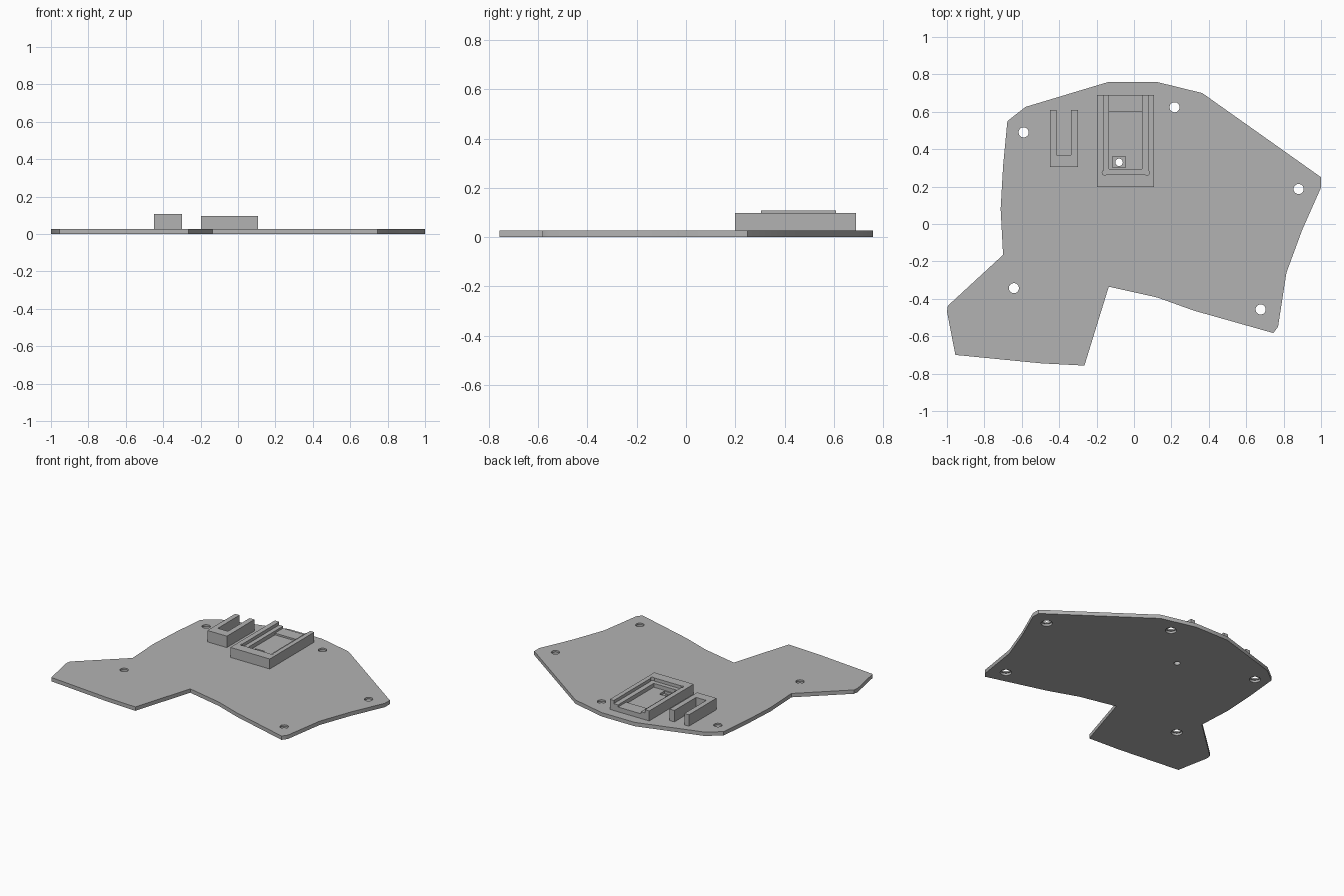
import bpy, bmesh
from mathutils import Matrix

if "Cube" in bpy.data.objects:
    bpy.data.objects.remove(bpy.data.objects["Cube"], do_unlink=True)

grey = bpy.data.materials.new("plain grey")
grey.use_nodes = True
colour = (0.45, 0.45, 0.45, 1)
grey.diffuse_color = colour
grey.node_tree.nodes["Principled BSDF"].inputs["Base Color"].default_value = colour

TOP = 0.027       # top of the plate
SINK = 0.02       # raised parts start slightly inside the plate


def add_object(name, bm):
    bmesh.ops.recalc_face_normals(bm, faces=bm.faces)
    mesh = bpy.data.meshes.new(name)
    bm.to_mesh(mesh)
    bm.free()
    mesh.materials.append(grey)
    obj = bpy.data.objects.new(name, mesh)
    bpy.context.collection.objects.link(obj)
    return obj


def prism(name, outline, z0, z1):
    bm = bmesh.new()
    face = bm.faces.new([bm.verts.new((x, y, z0)) for x, y in outline])
    out = bmesh.ops.extrude_face_region(bm, geom=[face])
    top = [v for v in out["geom"] if isinstance(v, bmesh.types.BMVert)]
    bmesh.ops.translate(bm, verts=top, vec=(0, 0, z1 - z0))
    return add_object(name, bm)


def box(name, x0, x1, y0, y1, z0, z1):
    return prism(name, [(x0, y0), (x1, y0), (x1, y1), (x0, y1)], z0, z1)


def drill(x, y, z0, z1, r0, r1):
    bm = bmesh.new()
    bmesh.ops.create_cone(bm, cap_ends=True, segments=32, radius1=r0, radius2=r1,
                          depth=z1 - z0, matrix=Matrix.Translation((x, y, (z0 + z1) / 2)))
    return add_object("drill", bm)


def cut(obj, cutter):
    cutter.hide_render = True
    mod = obj.modifiers.new("cut", "BOOLEAN")
    mod.operation = "DIFFERENCE"
    mod.solver = "EXACT"
    mod.object = cutter
    bpy.context.view_layer.objects.active = obj
    bpy.ops.object.modifier_apply(modifier=mod.name)
    bpy.data.objects.remove(cutter, do_unlink=True)


# Base plate
plate = prism("base_plate", [
    (-0.135, 0.76), (0.12, 0.76), (0.365, 0.70), (1, 0.25), (1, 0.195),
    (0.90, -0.03), (0.815, -0.26), (0.77, -0.55), (0.745, -0.583),
    (0.32, -0.463), (0.125, -0.393), (-0.135, -0.335), (-0.265, -0.757),
    (-0.495, -0.745), (-0.955, -0.70), (-1, -0.468), (-0.995, -0.437),
    (-0.70, -0.165), (-0.713, 0.08), (-0.70, 0.31), (-0.677, 0.55),
    (-0.58, 0.626)], 0, TOP)

# Screw holes, wider on the underside
for x, y in [(-0.59, 0.49), (0.217, 0.624), (0.88, 0.187),
             (0.677, -0.457), (-0.642, -0.343)]:
    cut(plate, drill(x, y, -0.01, 0.015, 0.036, 0.036))
    cut(plate, drill(x, y, 0.01, 0.05, 0.027, 0.027))

# U-shaped socket holder, open at the back
prism("socket_holder", [
    (-0.45, 0.305), (-0.30, 0.305), (-0.30, 0.61), (-0.337, 0.61),
    (-0.337, 0.37), (-0.415, 0.37), (-0.415, 0.61), (-0.45, 0.61)], SINK, 0.107)

# Board cradle: rail slot, main pocket, plug notch and button recess
cradle = box("board_cradle", -0.198, 0.107, 0.198, 0.69, SINK, 0.097)
cut(cradle, box("rail_slot", -0.164, 0.076, 0.265, 0.75, 0.075, 0.15))
for x in (-0.157, 0.069):
    cut(cradle, drill(x, 0.274, 0.075, 0.15, 0.013, 0.013))
cut(cradle, box("pocket", -0.134, 0.043, 0.295, 0.60, 0.048, 0.15))
cut(cradle, box("plug_notch", -0.134, 0.043, 0.59, 0.75, 0.06, 0.15))
cut(cradle, box("button_recess", -0.115, -0.045, 0.303, 0.36, 0.03, 0.15))

# Button access hole through cradle and plate
for part in (plate, cradle):
    cut(part, drill(-0.08, 0.33, -0.02, 0.06, 0.02, 0.02))

for obj in (plate, cradle):
    bpy.ops.object.select_all(action="DESELECT")
    obj.select_set(True)
    bpy.context.view_layer.objects.active = obj
    bpy.ops.object.shade_smooth_by_angle()
